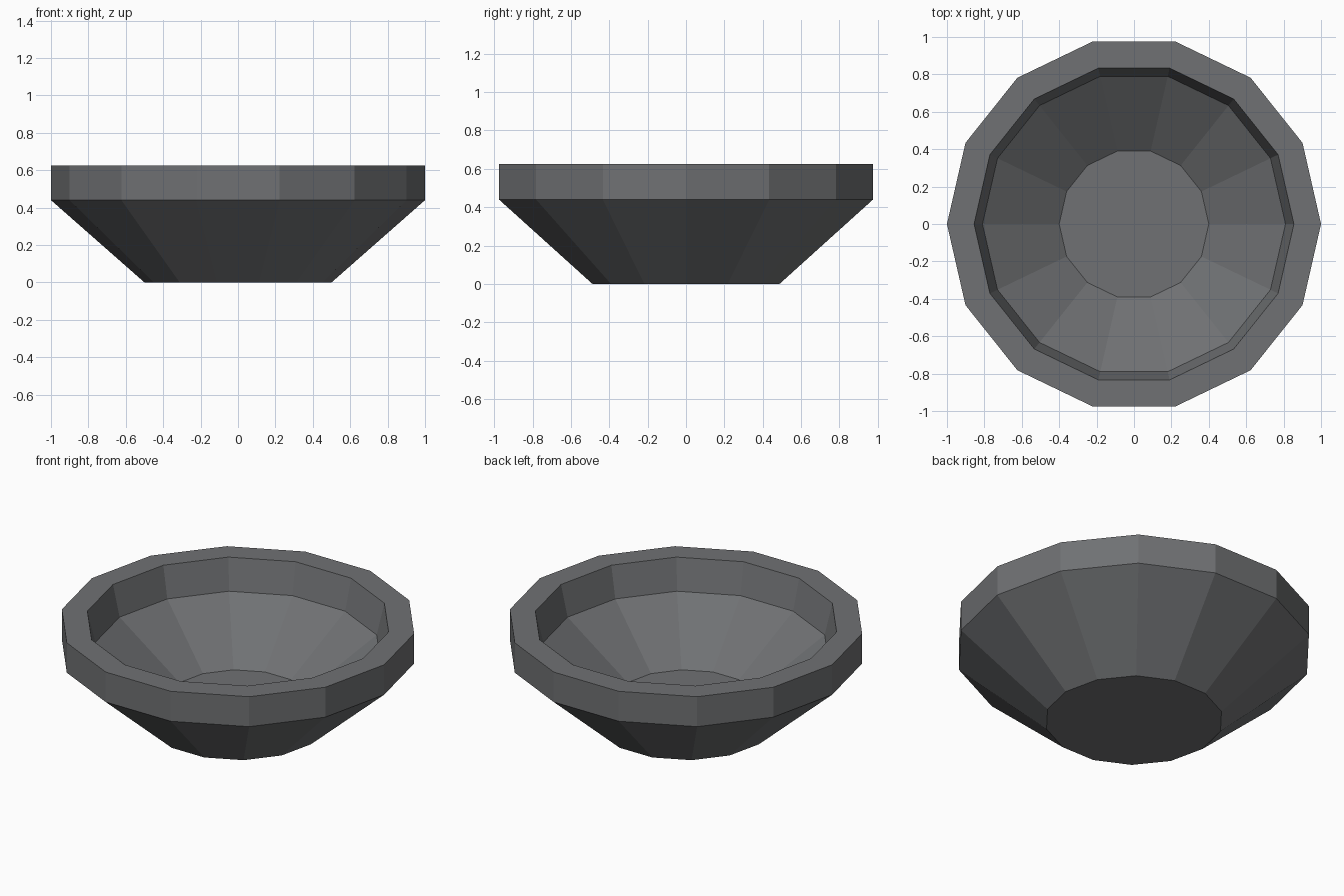
import bpy
import bmesh
from math import cos, sin, tau

cube = bpy.data.objects.get("Cube")
if cube:
    bpy.data.objects.remove(cube, do_unlink=True)

SIDES = 14

# Plain grey stone colour
grey = bpy.data.materials.new("dark_grey")
colour = (0.16, 0.165, 0.172, 1)
grey.diffuse_color = colour
grey.use_nodes = True
grey.node_tree.nodes["Principled BSDF"].inputs["Base Color"].default_value = colour


def lathe(name, profile, material):
    """Turn a (radius, height) profile into a faceted solid, capped at both ends."""
    bm = bmesh.new()
    rings = [[bm.verts.new((r * cos(tau * i / SIDES), r * sin(tau * i / SIDES), z))
              for i in range(SIDES)] for r, z in profile]
    for low, high in zip(rings, rings[1:]):
        for i in range(SIDES):
            j = (i + 1) % SIDES
            bm.faces.new((low[i], low[j], high[j], high[i]))
    bm.faces.new(rings[0][::-1])
    bm.faces.new(rings[-1])
    bmesh.ops.recalc_face_normals(bm, faces=bm.faces)
    mesh = bpy.data.meshes.new(name)
    bm.to_mesh(mesh)
    bm.free()
    mesh.materials.append(material)
    obj = bpy.data.objects.new(name, mesh)
    bpy.context.collection.objects.link(obj)
    return obj


# Bowl: foot, flared wall, upright rim, then down the inside to the flat floor
lathe("bowl", [(0.5, 0), (1, 0.44), (1, 0.625),
               (0.855, 0.625), (0.81, 0.435), (0.4, 0.14)], grey)
